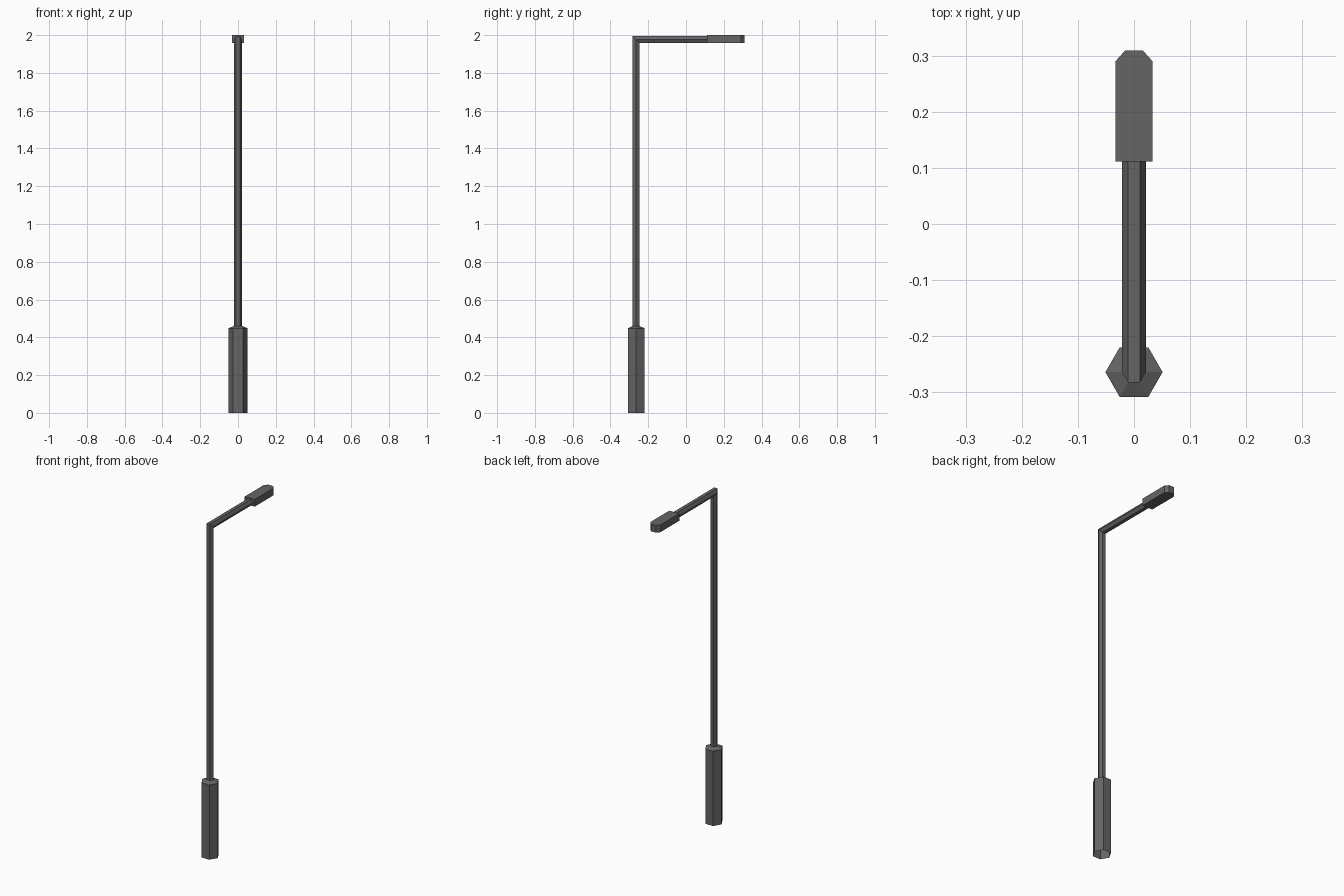
import bpy, bmesh, math

if "Cube" in bpy.data.objects:
    bpy.data.objects.remove(bpy.data.objects["Cube"])

POST_Y = -0.264    # post axis
ARM_Z = 1.977      # arm axis
HEX = [(math.cos(i * math.pi / 3), math.sin(i * math.pi / 3)) for i in range(6)]

dark = bpy.data.materials.new("dark_metal")
dark.diffuse_color = (0.13, 0.13, 0.13, 1)
dark.use_nodes = True
dark.node_tree.nodes["Principled BSDF"].inputs["Base Color"].default_value = dark.diffuse_color


def loft(name, rings, open_start=False):
    """Flat-faced solid through rings of equal vertex count."""
    bm = bmesh.new()
    loops = [[bm.verts.new(p) for p in ring] for ring in rings]
    n = len(loops[0])
    for a, b in zip(loops, loops[1:]):
        for i in range(n):
            j = (i + 1) % n
            bm.faces.new((a[i], a[j], b[j], b[i]))
    if not open_start:
        bm.faces.new(loops[0][::-1])
    bm.faces.new(loops[-1])
    bmesh.ops.recalc_face_normals(bm, faces=bm.faces)
    mesh = bpy.data.meshes.new(name)
    bm.to_mesh(mesh)
    bm.free()
    mesh.materials.append(dark)
    obj = bpy.data.objects.new(name, mesh)
    bpy.context.collection.objects.link(obj)
    return obj


def hex_ring(r, z):
    return [(r * x, POST_Y + r * y, z) for x, y in HEX]


# Hexagonal base, open underneath, with a shallow tapered shoulder
loft("base", [hex_ring(0.051, 0), hex_ring(0.051, 0.448), hex_ring(0.021, 0.46)],
     open_start=True)

# Hexagonal post and arm, swept through a mitred elbow
R = 0.021
elbow = [(R * x, POST_Y + R * y, ARM_Z - R * y) for x, y in HEX]
arm_end = [(x, 0.12, z) for x, y, z in elbow]
loft("post_and_arm", [hex_ring(R, 0.45), elbow, arm_end])

# Lamp head: box with chamfered tip corners
outline = [(-0.033, 0.111), (0.033, 0.111), (0.033, 0.29),
           (0.016, 0.309), (-0.016, 0.309), (-0.033, 0.29)]
loft("lamp_head", [[(x, y, z) for x, y in outline] for z in (1.957, 2.0)])
